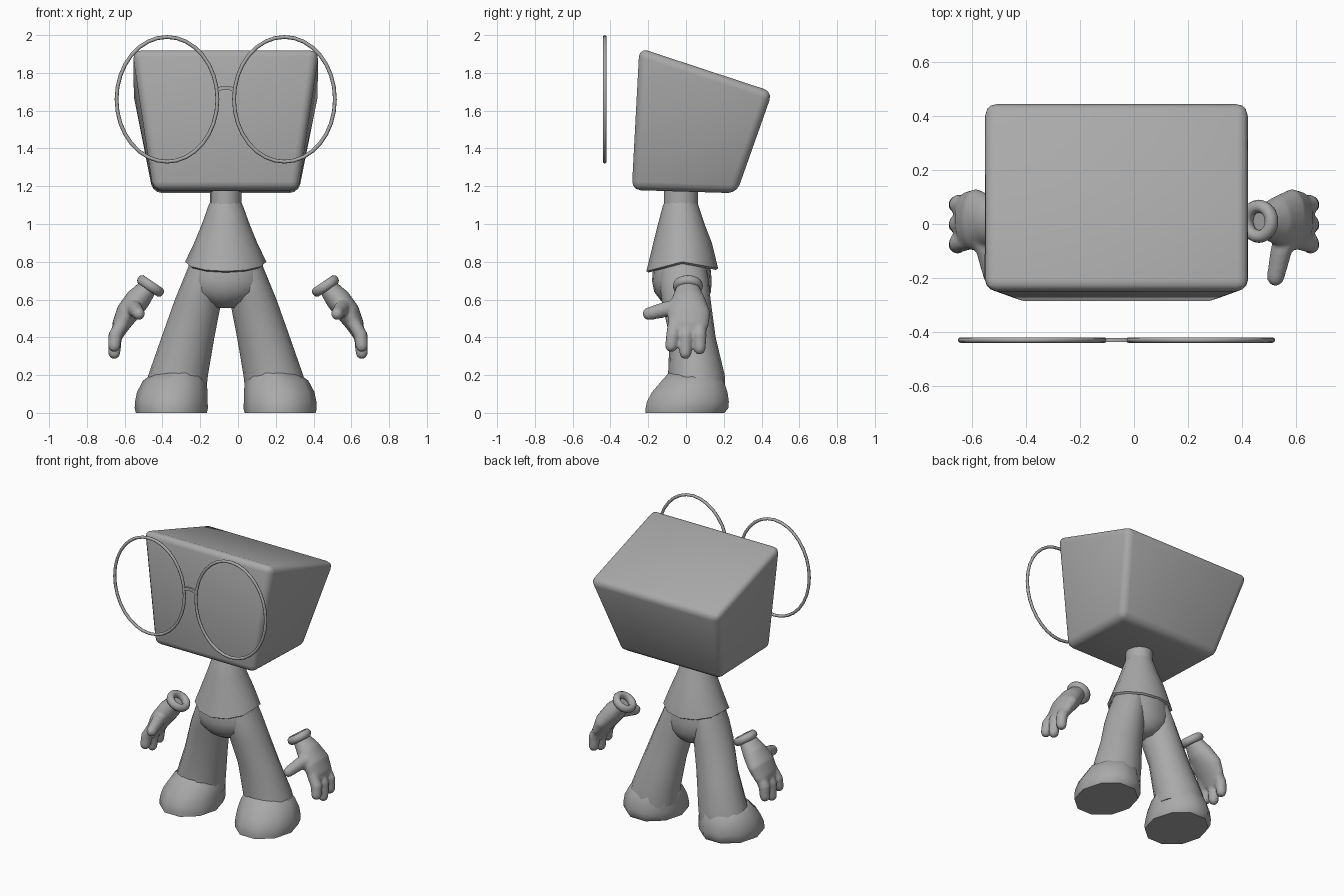
import bpy, bmesh
from math import sin, cos, pi, radians
from mathutils import Vector

cube = bpy.data.objects.get("Cube")
if cube:
    bpy.data.objects.remove(cube, do_unlink=True)

MID = -0.065  # centre line of the body and glasses

grey = bpy.data.materials.new("plain_grey")
grey.use_nodes = True
colour = (0.4, 0.4, 0.4, 1)
grey.diffuse_color = colour
grey.node_tree.nodes["Principled BSDF"].inputs["Base Color"].default_value = colour


def make(name, bm, x=MID, angle=40, mirror=False, blend=False):
    """Turn a bmesh into a finished object."""
    bmesh.ops.recalc_face_normals(bm, faces=bm.faces)
    mesh = bpy.data.meshes.new(name)
    bm.to_mesh(mesh)
    bm.free()
    mesh.materials.append(grey)
    ob = bpy.data.objects.new(name, mesh)
    bpy.context.collection.objects.link(ob)
    ob.location.x = x
    bpy.ops.object.select_all(action='DESELECT')
    ob.select_set(True)
    bpy.context.view_layer.objects.active = ob
    bpy.ops.object.shade_smooth_by_angle(angle=radians(angle))
    if blend:
        remesh = ob.modifiers.new("blend", 'REMESH')
        remesh.mode = 'VOXEL'
        remesh.voxel_size = 0.009
        remesh.use_smooth_shade = True
        smooth = ob.modifiers.new("soften", 'SMOOTH')
        smooth.iterations = 4
    if mirror:
        mod = ob.modifiers.new("mirror", 'MIRROR')
        mod.use_clip = False
        mod.use_mirror_merge = False
    return ob


def loft(bm, rings, closed=False):
    """Skin a list of point rings, capping the ends."""
    loops = [[bm.verts.new(p) for p in ring] for ring in rings]
    n = len(loops[0])
    pairs = list(zip(loops, loops[1:]))
    if closed:
        pairs.append((loops[-1], loops[0]))
    for a, b in pairs:
        for i in range(n):
            j = (i + 1) % n
            bm.faces.new((a[i], a[j], b[j], b[i]))
    if not closed:
        bm.faces.new(loops[0])
        bm.faces.new(loops[-1])


def ellipse(c, u, v, n):
    c, u, v = Vector(c), Vector(u), Vector(v)
    return [c + u * cos(2 * pi * i / n) + v * sin(2 * pi * i / n) for i in range(n)]


def level(z, cx, rx, cy, ry, n):
    return ellipse((cx, cy, z), (rx, 0, 0), (0, ry, 0), n)


def tube(bm, path, side, n=12):
    """Rounded limb along a path of (point, width, thickness)."""
    pts = [Vector(p) for p, _, _ in path]
    rings = []
    for i, (_, w, t) in enumerate(path):
        tangent = (pts[min(i + 1, len(pts) - 1)] - pts[max(i - 1, 0)]).normalized()
        u = (Vector(side) - tangent * tangent.dot(Vector(side))).normalized()
        v = tangent.cross(u)
        rings.append(ellipse(pts[i], u * w, v * t, n))
    # rounded tip
    for a in (30, 55, 75):
        s, d = cos(radians(a)), sin(radians(a))
        rings.append(ellipse(pts[-1] + tangent * t * d, u * w * s, v * t * s, n))
    loft(bm, rings)


# Head: a tapered box with a sloping top and rounded edges
bm = bmesh.new()
profile = [(-0.287, 1.18, 0.385), (0.268, 1.163, 0.385), (0.458, 1.70, 0.495), (-0.247, 1.932, 0.495)]
loft(bm, [[Vector((s * w, y, z)) for y, z, w in profile] for s in (-1, 1)])
bmesh.ops.bevel(bm, geom=bm.edges[:], offset=0.045, segments=3, profile=0.5, affect='EDGES')
make("head", bm, angle=60)

# Neck
bm = bmesh.new()
loft(bm, [level(z, 0, 0.083, -0.027, 0.09, 16) for z in (1.08, 1.2)])
make("neck", bm)

# Torso: a flared shirt whose hem dips at front and back
bm = bmesh.new()
rings = [level(*r, 12) for r in ((1.12, 0, 0.08, -0.027, 0.085), (1.095, 0, 0.092, -0.028, 0.095),
                                 (1.0, 0, 0.126, -0.025, 0.123), (0.9, 0, 0.167, -0.018, 0.155),
                                 (0.8, 0, 0.215, -0.02, 0.19), (0.79, 0, 0.203, -0.02, 0.178),
                                 (0.84, 0, 0.18, -0.02, 0.155))]
for ring in rings[4:6]:
    for p in ring:
        depth = (p.y + 0.02) / 0.19
        p.z -= 0.05 * -depth if depth < 0 else 0.035 * depth
loft(bm, rings)
make("torso", bm, angle=50)

# Hips
bm = bmesh.new()
loft(bm, [level(*r, 20) for r in ((0.86, 0, 0.15, -0.02, 0.125), (0.79, 0, 0.195, -0.022, 0.15),
                                  (0.70, 0, 0.212, -0.022, 0.158), (0.64, 0, 0.195, -0.018, 0.15),
                                  (0.59, 0, 0.13, -0.01, 0.12), (0.555, 0, 0.06, 0, 0.07))])
make("hips", bm, angle=60)

# Legs, widening towards the ankle
bm = bmesh.new()
loft(bm, [level(*r, 16) for r in ((0.78, 0.10, 0.095, -0.015, 0.12), (0.70, 0.12, 0.108, -0.01, 0.13),
                                  (0.60, 0.145, 0.124, 0.0, 0.13), (0.40, 0.20, 0.14, 0.035, 0.122),
                                  (0.20, 0.252, 0.158, 0.055, 0.15), (0.10, 0.27, 0.165, 0.06, 0.15))])
make("legs", bm, angle=60, mirror=True)

# Shoes: low, faceted and flat-soled
bm = bmesh.new()
loft(bm, [level(*r, 10) for r in ((0.21, 0.255, 0.13, 0.04, 0.14), (0.17, 0.27, 0.168, 0.035, 0.172),
                                  (0.11, 0.283, 0.187, 0.02, 0.21), (0.06, 0.288, 0.192, 0.01, 0.228),
                                  (0.025, 0.288, 0.194, 0.005, 0.23), (0, 0.288, 0.188, -0.005, 0.22))])
make("shoes", bm, angle=45, mirror=True)

# Gloved hands: palm, three fingers and a thumb blended together
bm = bmesh.new()
tube(bm, [((0.475, 0.01, 0.665), 0.06, 0.05), ((0.53, 0.012, 0.60), 0.09, 0.066),
          ((0.585, 0.015, 0.53), 0.115, 0.062), ((0.62, 0.012, 0.465), 0.107, 0.048),
          ((0.635, 0.005, 0.42), 0.085, 0.034)], (0, 1, 0), 20)
for y0, y1, tip in ((-0.06, -0.078, 0.355), (0.005, -0.003, 0.318), (0.072, 0.072, 0.342)):
    tube(bm, [((0.61, y0, 0.48), 0.036, 0.036), ((0.65, (y0 + y1) / 2, 0.41), 0.037, 0.037),
              ((0.655, y1, tip), 0.033, 0.033)], (0, 1, 0))
tube(bm, [((0.58, 0, 0.56), 0.05, 0.05), ((0.545, -0.1, 0.55), 0.04, 0.042),
          ((0.525, -0.195, 0.525), 0.033, 0.035)], (1, 0, 0))
make("hands", bm, x=0, mirror=True, blend=True)

# Glove cuffs: rolled rings around the wrist
bm = bmesh.new()
axis = Vector((0.56, 0, -0.83))
across = Vector((0.83, 0, 0.56))
rings = []
for i in range(24):
    a = 2 * pi * i / 24
    out = across * cos(a) + Vector((0, sin(a), 0))
    rings.append(ellipse(Vector((0.463, 0.01, 0.672)) + out * 0.056, out * 0.024, axis * 0.027, 10))
loft(bm, rings, closed=True)
make("cuffs", bm, x=0, angle=180, mirror=True)

# Glasses: two thin oval rims floating in front of the head
bm = bmesh.new()
rings = []
for i in range(32):
    a = 2 * pi * i / 32
    out = Vector((cos(a), 0, sin(a)))
    centre = Vector((0.311 + 0.267 * cos(a), -0.43, 1.66 + 0.33 * sin(a)))
    rings.append(ellipse(centre, out * 0.01, (0, 0.01, 0), 8))
loft(bm, rings, closed=True)
make("glasses_rims", bm, angle=60, mirror=True)

# Bridge: a slightly arched flat bar between the rims
bm = bmesh.new()
loft(bm, [[Vector((x, y, z + h)) for y, h in ((-0.437, -0.011), (-0.423, -0.011), (-0.423, 0.011), (-0.437, 0.011))]
          for x, z in ((-0.046, 1.71), (-0.02, 1.72), (0.02, 1.72), (0.046, 1.71))])
make("glasses_bridge", bm, angle=30)
